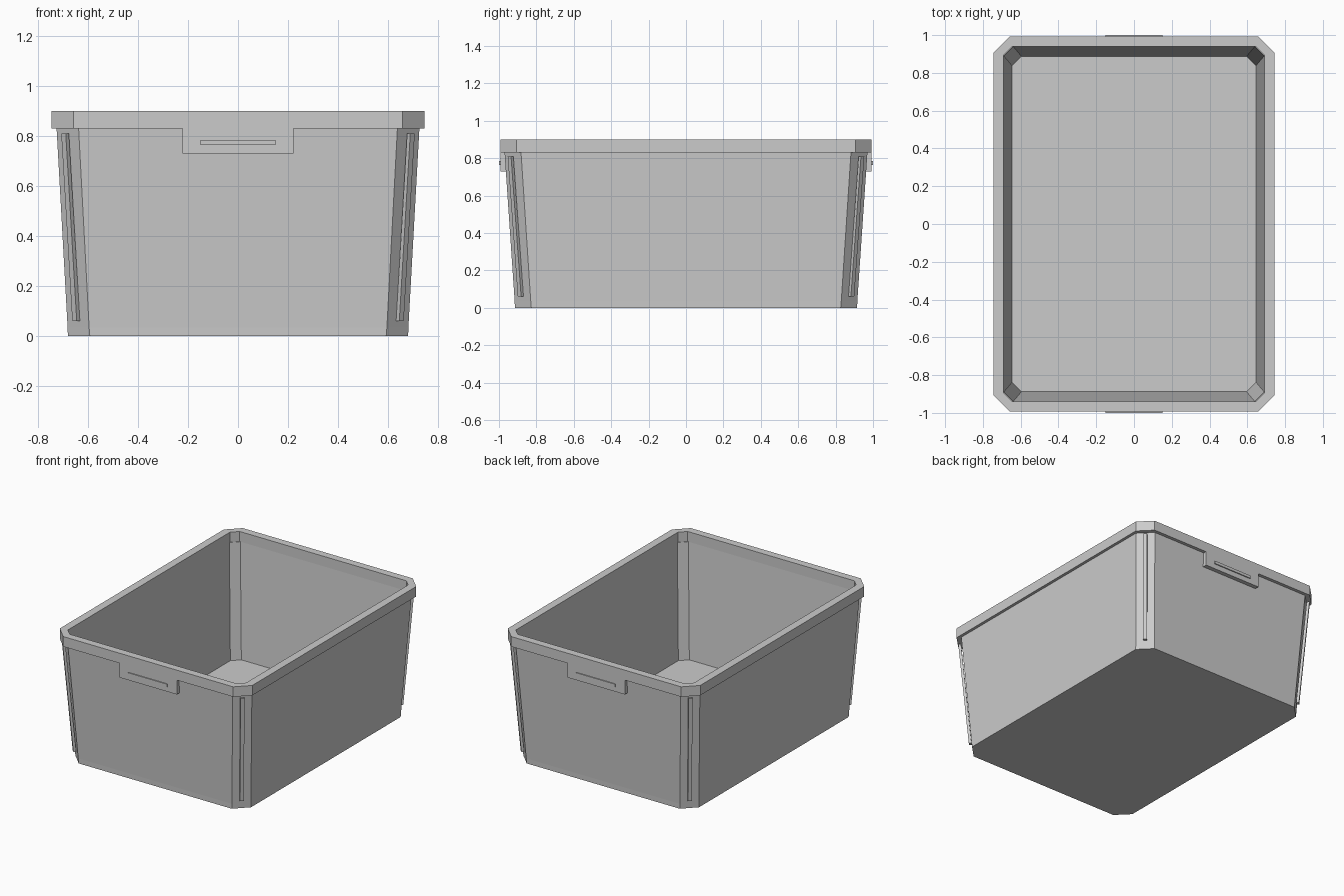
import bpy, bmesh
from mathutils import Vector, Matrix

if "Cube" in bpy.data.objects:
    bpy.data.objects.remove(bpy.data.objects["Cube"])


def octagon(hx, hy, c, z):
    """Rectangle with chamfered corners."""
    return [(hx, -hy + c, z), (hx, hy - c, z), (hx - c, hy, z), (-hx + c, hy, z),
            (-hx, hy - c, z), (-hx, -hy + c, z), (-hx + c, -hy, z), (hx - c, -hy, z)]


def finish(name, bm):
    bmesh.ops.recalc_face_normals(bm, faces=bm.faces)
    mesh = bpy.data.meshes.new(name)
    bm.to_mesh(mesh)
    bm.free()
    obj = bpy.data.objects.new(name, mesh)
    bpy.context.collection.objects.link(obj)
    return obj


def loft(name, profile, closed=False):
    """Skin chamfered rings; closed joins last to first, otherwise caps the ends."""
    bm = bmesh.new()
    rings = [[bm.verts.new(p) for p in octagon(*r)] for r in profile]
    pairs = list(zip(rings, rings[1:]))
    if closed:
        pairs.append((rings[-1], rings[0]))
    else:
        bm.faces.new(rings[0])
        bm.faces.new(rings[-1])
    for a, b in pairs:
        for i in range(8):
            j = (i + 1) % 8
            bm.faces.new((a[i], a[j], b[j], b[i]))
    return finish(name, bm)


def box(name, lo, hi):
    bm = bmesh.new()
    lo, hi = Vector(lo), Vector(hi)
    m = Matrix.Translation((lo + hi) / 2) @ Matrix.Diagonal((*(hi - lo), 1))
    bmesh.ops.create_cube(bm, size=1, matrix=m)
    return finish(name, bm)


# Tapered tub: outside up, over the wall top, down inside to the floor
loft("tub_body", [
    (0.68, 0.915, 0.088, 0.0),
    (0.681, 0.916, 0.086, 0.035),
    (0.725, 0.97, 0.088, 0.83),
    (0.69, 0.94, 0.05, 0.83),
    (0.646, 0.888, 0.05, 0.035)])

# Overhanging rim
loft("rim", [
    (0.745, 0.993, 0.087, 0.83),
    (0.745, 0.993, 0.087, 0.90),
    (0.69, 0.94, 0.045, 0.90),
    (0.69, 0.94, 0.045, 0.83)], closed=True)

# Handle tabs with a thin grip strip at front and back
for side, s in (("front", -1), ("back", 1)):
    ys = sorted((0.95 * s, 0.993 * s))
    box(side + "_handle", (-0.222, ys[0], 0.73), (0.222, ys[1], 0.83))
    ys = sorted((0.985 * s, 1.0 * s))
    box(side + "_grip_strip", (-0.15, ys[0], 0.765), (0.15, ys[1], 0.785))

# Slanted ribs on the four chamfered corners
for sx in (-1, 1):
    for sy in (-1, 1):
        bm = bmesh.new()
        out = Vector((sx, sy, 0)).normalized()
        along = Vector((-sy, sx, 0)).normalized()
        ends = []
        for x, y, z in ((0.647, 0.884, 0.06), (0.691, 0.938, 0.81)):
            c = Vector((x * sx, y * sy, z))
            ends.append([bm.verts.new(c + out * 0.009 * a + along * 0.0125 * b)
                         for a, b in ((-1, -1), (1, -1), (1, 1), (-1, 1))])
        bm.faces.new(ends[0])
        bm.faces.new(ends[1])
        for i in range(4):
            j = (i + 1) % 4
            bm.faces.new((ends[0][i], ends[0][j], ends[1][j], ends[1][i]))
        finish("corner_rib", bm)
